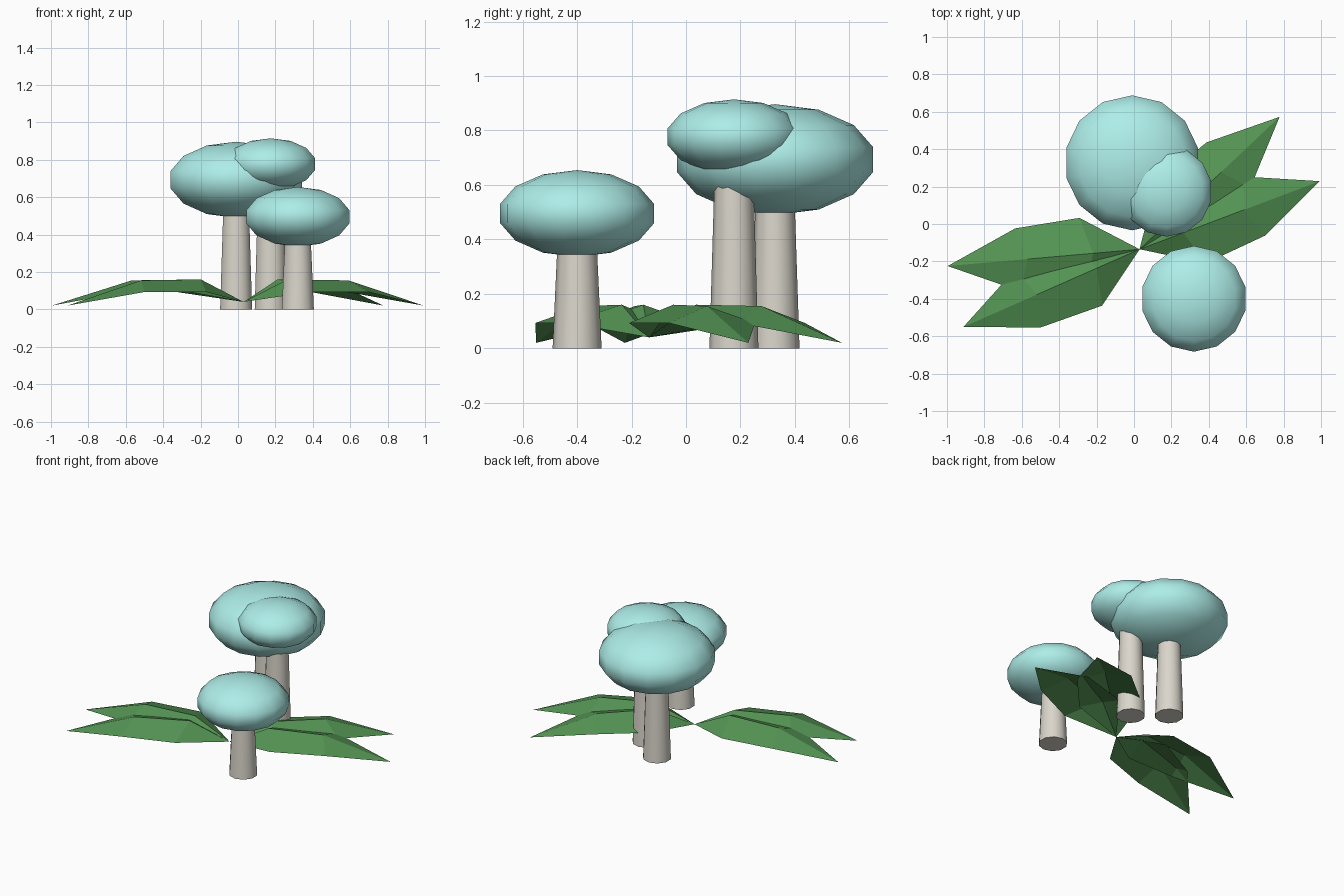
import bpy, bmesh, math
from mathutils import Vector

if "Cube" in bpy.data.objects:
    bpy.data.objects.remove(bpy.data.objects["Cube"])


def material(name, rgb):
    m = bpy.data.materials.new(name)
    m.diffuse_color = (*rgb, 1)
    m.use_nodes = True
    m.node_tree.nodes["Principled BSDF"].inputs["Base Color"].default_value = m.diffuse_color
    return m


CAP = material("cap_blue", (0.42, 0.85, 0.81))
STEM = material("stem_cream", (0.70, 0.67, 0.60))
LEAF = material("leaf_green", (0.09, 0.30, 0.09))


def mushroom(tag, x, y, cap_z, cap_r):
    # tapered stem reaching up into the cap
    bpy.ops.mesh.primitive_cone_add(vertices=10, radius1=0.09, radius2=0.067,
                                    depth=cap_z, location=(x, y, cap_z / 2))
    stem = bpy.context.object
    stem.name = tag + "_stem"
    stem.data.materials.append(STEM)
    bpy.ops.object.shade_smooth_by_angle(angle=math.radians(45))

    # flattened low-poly sphere cap
    bpy.ops.mesh.primitive_uv_sphere_add(segments=14, ring_count=7, radius=cap_r,
                                         location=(x, y, cap_z))
    cap = bpy.context.object
    cap.name = tag + "_cap"
    cap.scale.z = 0.55
    bpy.ops.object.transform_apply(location=False, rotation=False, scale=True)
    cap.data.materials.append(CAP)
    bpy.ops.object.shade_smooth()


def leaf(name, angle):
    # folded leaf: raised ridge, lower edges, pointed at both ends
    ridge = [(0.25, 0, 0.16), (0.60, 0, 0.155)]
    edge = [(0.306, 0.195, 0.093), (0.653, 0.169, 0.093)]
    bm = bmesh.new()
    base, tip = bm.verts.new((0, 0, 0.04)), bm.verts.new((1.03, 0, 0.02))
    r1, r2 = [bm.verts.new(p) for p in ridge]
    for side in (1, -1):
        e1, e2 = [bm.verts.new((px, side * py, pz)) for px, py, pz in edge]
        for f in ((base, r1, e1), (r1, r2, e2, e1), (r2, tip, e2)):
            bm.faces.new(f if side > 0 else f[::-1])
    bm.normal_update()
    for f in bm.faces:
        if f.normal.z < 0:
            f.normal_flip()
    me = bpy.data.meshes.new(name)
    bm.to_mesh(me)
    bm.free()
    ob = bpy.data.objects.new(name, me)
    bpy.context.collection.objects.link(ob)
    ob.location = Vector((0.03, -0.135, 0))
    ob.rotation_euler.z = math.radians(angle)
    me.materials.append(LEAF)


# three mushrooms
mushroom("large_mushroom", -0.01, 0.327, 0.693, 0.37)
mushroom("middle_mushroom", 0.175, 0.176, 0.777, 0.25)
mushroom("small_mushroom", 0.32, -0.40, 0.495, 0.29)

# four leaves fanned out from one point
for i, a in enumerate((20.7, 43.4, 185.0, 203.8)):
    leaf(f"leaf_{i + 1}", a)
